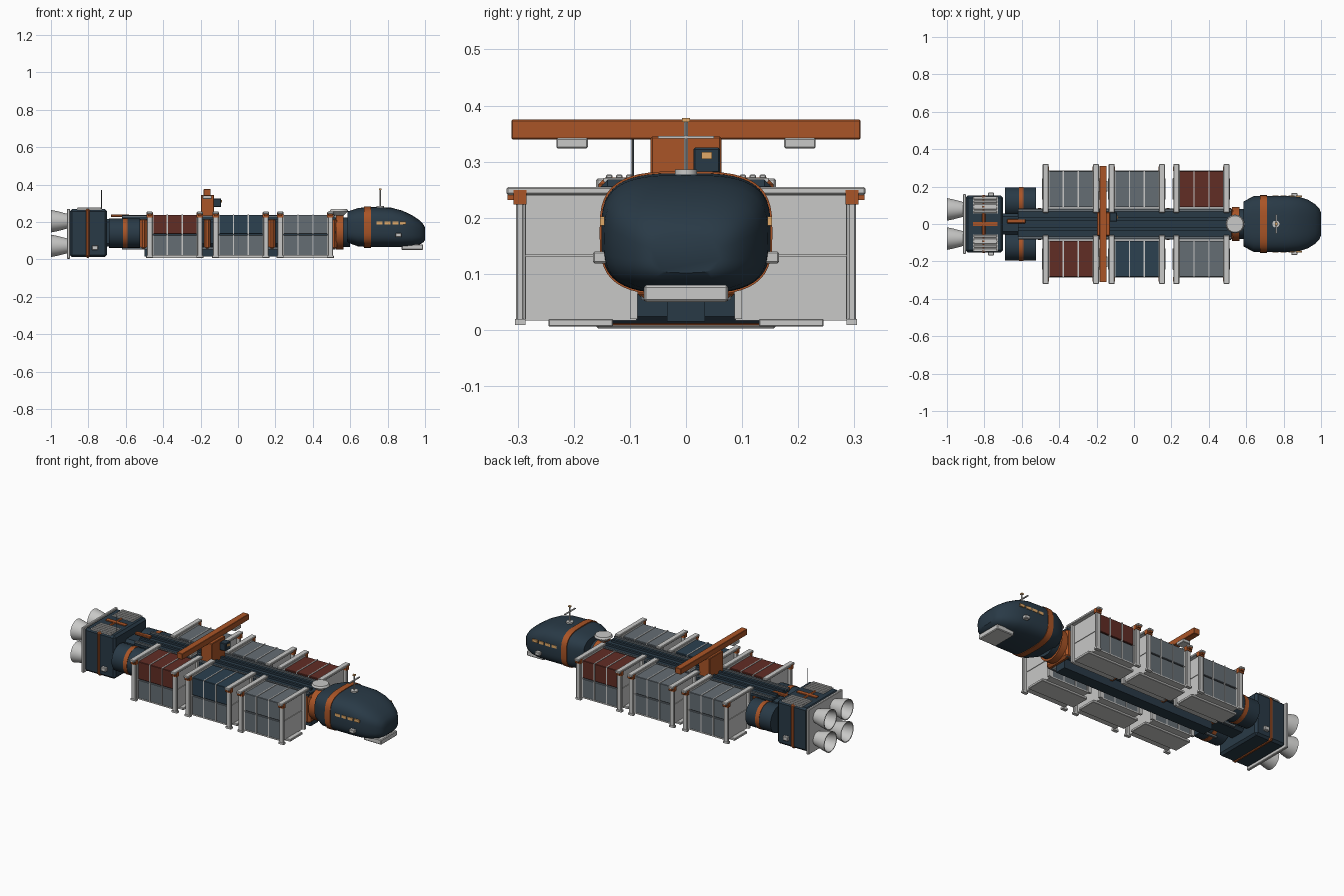
import bpy
import bmesh
import math
from mathutils import Matrix, Vector

default_cube = bpy.data.objects.get("Cube")
if default_cube:
    bpy.data.objects.remove(default_cube)


def material(name, *rgb):
    mat = bpy.data.materials.new(name)
    mat.use_nodes = True
    colour = (*rgb, 1)
    mat.diffuse_color = colour
    mat.node_tree.nodes["Principled BSDF"].inputs["Base Color"].default_value = colour
    return mat


NAVY = material("navy hull", .022, .042, .062)
ORANGE = material("burnt orange", .40, .09, .02)
PALE = material("pale grey", .58, .58, .57)
SLATE = material("slate grey", .13, .155, .175)
RED = material("oxide red", .12, .026, .018)
BLUE = material("container blue", .025, .052, .08)
AMBER = material("amber glass", .75, .4, .14)


def finish(name, bm, mat, smooth=False):
    bmesh.ops.recalc_face_normals(bm, faces=bm.faces)
    mesh = bpy.data.meshes.new(name)
    bm.to_mesh(mesh)
    bm.free()
    mesh.materials.append(mat)
    obj = bpy.data.objects.new(name, mesh)
    bpy.context.collection.objects.link(obj)
    if smooth:
        bpy.ops.object.select_all(action="DESELECT")
        obj.select_set(True)
        bpy.context.view_layer.objects.active = obj
        bpy.ops.object.shade_smooth_by_angle(angle=math.radians(35))
    return obj


def box(name, mat, xs, ys, zs, bevel=0):
    """Box from its low and high limits on each axis."""
    bm = bmesh.new()
    bmesh.ops.create_cube(bm, size=1)
    for v in bm.verts:
        for axis, (low, high) in enumerate((xs, ys, zs)):
            v.co[axis] = low if v.co[axis] < 0 else high
    if bevel:
        bmesh.ops.bevel(bm, geom=bm.edges[:], offset=bevel, segments=1, affect="EDGES")
    return finish(name, bm, mat)


def mirrored(low, high, side):
    return tuple(sorted((low * side, high * side)))


def around(centre, half):
    return centre - half, centre + half


def tube(name, mat, start, end, r_start, r_end=None, sides=32):
    """Cylinder or cone between two points."""
    start, end = Vector(start), Vector(end)
    span = end - start
    bm = bmesh.new()
    turn = span.to_track_quat("Z", "Y").to_matrix().to_4x4()
    bmesh.ops.create_cone(bm, cap_ends=True, segments=sides, radius1=r_start,
                          radius2=r_start if r_end is None else r_end, depth=span.length,
                          matrix=Matrix.Translation((start + end) / 2) @ turn)
    return finish(name, bm, mat, True)


def loft(name, mat, stations, power=3.2, sides=48):
    """Rounded-square sections (x, half width, bottom, top) joined along x."""
    bm = bmesh.new()
    rings = []
    for x, half, low, high in stations:
        ring = []
        for i in range(sides):
            a = math.tau * i / sides
            c, s = math.cos(a), math.sin(a)
            y = math.copysign(abs(c) ** (2 / power), c) * half
            z = math.copysign(abs(s) ** (2 / power), s) * (high - low) / 2
            ring.append(bm.verts.new((x, y, z + (high + low) / 2)))
        rings.append(ring)
    for a, b in zip(rings, rings[1:]):
        for i in range(sides):
            j = (i + 1) % sides
            bm.faces.new((a[i], a[j], b[j], b[i]))
    bm.faces.new(rings[0])
    bm.faces.new(rings[-1])
    return finish(name, bm, mat, True)


# Command module with band, chin plate, windows and mast
loft("command_hull", NAVY, [
    (.585, .12, .09, .255), (.64, .149, .07, .274), (.7, .151, .065, .28),
    (.82, .151, .065, .276), (.88, .146, .066, .26), (.93, .13, .07, .236),
    (.97, .105, .079, .21), (.99, .083, .09, .188), (1, .062, .102, .17)])
loft("command_band", ORANGE, [(.675, .154, .062, .283), (.71, .154, .062, .283)])
box("chin_plate", PALE, (.875, .99), (-.075, .075), (.05, .08), .004)
for side in (-1, 1):
    for i in range(4):
        box("cabin_window", AMBER, around(.757 + i * .042, .016),
            mirrored(.145, .153, side), (.186, .202))
    box("side_sensor", PALE, around(.858, .016), mirrored(.14, .166, side), (.119, .14), .003)
tube("mast_base", PALE, (.76, 0, .275), (.76, 0, .286), .02)
tube("mast", PALE, (.76, 0, .28), (.76, 0, .375), .004, sides=10)
box("mast_crossbar", PALE, around(.76, .004), (-.05, .05), (.341, .346))
box("mast_light", AMBER, around(.76, .007), (-.007, .007), (.371, .378))

# Neck and dish
tube("neck", NAVY, (.48, 0, .145), (.6, 0, .145), .08)
tube("neck_collar", ORANGE, (.525, 0, .145), (.565, 0, .145), .092)
tube("dish_post", SLATE, (.54, 0, .2), (.54, 0, .24), .014)
tube("dish", PALE, (.54, 0, .235), (.54, 0, .258), .025, .05)
tube("dish_rim", PALE, (.54, 0, .257), (.54, 0, .268), .05, .044)

# Spine: core, deck, rails, keel and ring frames
box("spine_core", NAVY, (-.72, .54), (-.055, .055), (.07, .215), .015)
box("spine_deck", NAVY, (-.62, .52), (-.083, .083), (.212, .226))
box("keel_beam", NAVY, (-.5, .5), (-.034, .034), (.015, .075))
for side in (-1, 1):
    for z in (.06, .229):
        box("spine_rail", SLATE, (-.62, .52), mirrored(.068, .08, side), around(z, .006))
    box("deck_pipe", NAVY, (-.62, .5), mirrored(.02, .034, side), (.22, .238))
for x in (-.505, -.165, .182, .51):
    box("ring_frame", ORANGE, around(x, .018), (-.086, .086), (.052, .222), .012)
box("deck_strut", ORANGE, (-.68, -.58), (.004, .026), (.226, .24), .003)


# Cargo stacks
def cargo_stack(x, side, mat):
    length = around(x, .118)
    box("upper_container", mat, length, mirrored(.09, .284, side), (.135, .238), .002)
    box("lower_container", SLATE, length, mirrored(.09, .284, side), (.022, .13), .002)
    box("container_floor", PALE, around(x, .128), mirrored(.088, .286, side), (.017, .024))
    box("floor_skid", PALE, around(x, .153), mirrored(.13, .245, side), (.006, .02), .002)
    for offset in (-.04, .04):
        box("cargo_strap", PALE, around(x + offset, .003),
            mirrored(.088, .287, side), (.02, .241))
    for end in (-1, 1):
        cap = x + end * .122
        frame = x + end * .134
        for low, high in ((.022, .131), (.134, .24)):
            box("container_end", PALE, around(cap, .007), mirrored(.089, .286, side), (low, high))
        box("frame_post", PALE, around(frame, .014), mirrored(.288, .303, side), (.01, .235), .003)
        box("frame_foot", PALE, around(frame, .017), mirrored(.286, .305, side), (.009, .02))
        box("frame_arm", PALE, around(frame, .016), mirrored(.06, .32, side), (.241, .255), .003)
        box("frame_bracket", ORANGE, around(frame, .017), mirrored(.284, .307, side), (.224, .25))
        box("frame_lock", ORANGE, around(frame, .01), mirrored(.3, .318, side), (.232, .243))
        box("inner_post", PALE, around(frame, .01), mirrored(.086, .1, side), (.02, .245))


for side, cargo in ((-1, (RED, BLUE, SLATE)), (1, (SLATE, SLATE, RED))):
    for x, mat in zip((-.338, .015, .36), cargo):
        cargo_stack(x, side, mat)

# Gantry crane
box("gantry_beam", ORANGE, around(-.165, .019), (-.311, .311), (.34, .375), .002)
box("gantry_tower", ORANGE, around(-.163, .036), (-.063, .063), (.215, .345), .003)
box("gantry_cab", NAVY, (-.13, -.09), (.013, .061), (.28, .325), .003)
box("cab_window", AMBER, (-.092, -.086), (.028, .046), (.305, .317))
for side in (-1, 1):
    box("gantry_trolley", PALE, around(-.165, .024), mirrored(.175, .231, side), (.324, .342), .002)

# Fuel tanks
for side in (-1, 1):
    y = side * .118
    tube("fuel_tank", NAVY, (-.69, y, .14), (-.525, y, .14), .078)
    tube("tank_band", ORANGE, (-.615, y, .14), (-.59, y, .14), .08)

# Engine block with band, vents and whip aerial
box("engine_block", NAVY, (-.9, -.7), (-.152, .152), (.012, .268), .012)
box("engine_band", ORANGE, (-.82, -.787), (-.156, .156), (.008, .272), .012)
box("engine_plate", PALE, (-.914, -.898), (-.16, .16), (.003, .27), .003)
box("engine_hatch", ORANGE, (-.86, -.73), (-.012, .012), (.262, .273))
tube("whip_aerial", SLATE, (-.73, -.095, .26), (-.73, -.095, .37), .002, sides=8)
for side in (-1, 1):
    box("vent_tray", PALE, (-.862, -.728), mirrored(.055, .147, side), (.264, .271))
    for i in range(5):
        box("vent_slat", PALE, (-.858, -.732),
            around(side * (.065 + i * .018), .006), (.27, .277), .002)
    box("engine_valve", PALE, around(-.765, .016), mirrored(.148, .168, side), (.05, .075), .003)


# Hollow flared nozzles
def nozzle(y, z):
    profile = [(-.9, .036), (-.93, .044), (-.965, .053), (-1, .06),
               (-1, .055), (-.965, .047), (-.925, .036), (-.925, 0)]
    bm = bmesh.new()
    points = [bm.verts.new((x, 0, r)) for x, r in profile]
    edges = [bm.edges.new(pair) for pair in zip(points, points[1:])]
    bmesh.ops.spin(bm, geom=points + edges, axis=(1, 0, 0), cent=(0, 0, 0),
                   angle=math.tau, steps=32, use_duplicate=False)
    bmesh.ops.remove_doubles(bm, verts=bm.verts, dist=.0001)
    bmesh.ops.translate(bm, verts=bm.verts, vec=(0, y, z))
    finish("nozzle", bm, PALE, True)


for y in (-.078, .078):
    for z in (.072, .204):
        nozzle(y, z)
